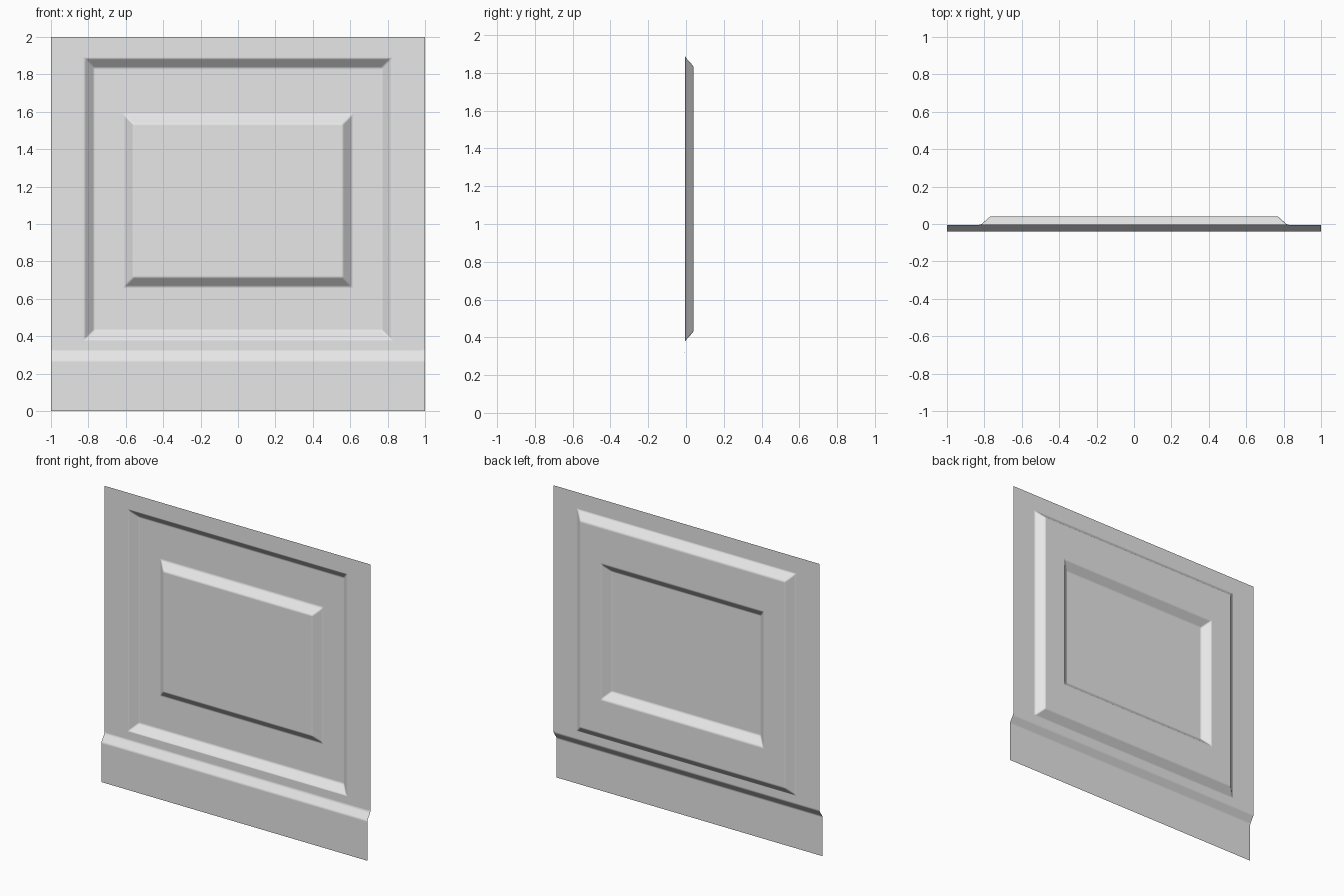
import bpy, bmesh

cube = bpy.data.objects.get("Cube")
if cube:
    bpy.data.objects.remove(cube, do_unlink=True)

# Plain painted wall colour
paint = bpy.data.materials.new("pale_grey_paint")
paint.use_nodes = True
colour = (0.8, 0.8, 0.8, 1)
paint.diffuse_color = colour
paint.node_tree.nodes["Principled BSDF"].inputs["Base Color"].default_value = colour

WALL, BACK, BASE = -0.005, 0.04, -0.04   # depths in y

# Nested rectangles: half width, bottom, top, depth
rings = [
    (1.0, 0.32, 2.0, WALL),     # wall edge
    (0.82, 0.38, 1.885, WALL),  # recess rim
    (0.77, 0.43, 1.835, BACK),  # recess floor
    (0.61, 0.665, 1.585, BACK), # raised field foot
    (0.56, 0.715, 1.535, WALL), # raised field face
]

bm = bmesh.new()


def rectangle(w, lo, hi, y):
    return [bm.verts.new((x, y, z)) for x, z in ((-w, lo), (w, lo), (w, hi), (-w, hi))]


loops = [rectangle(*r) for r in rings]
for outer, inner in zip(loops, loops[1:]):
    for i in range(4):
        j = (i + 1) % 4
        bm.faces.new((outer[i], outer[j], inner[j], inner[i]))
bm.faces.new(loops[-1])

# Skirting board: sloped top edge, then a flat face down to the floor
upper = loops[0][:2]
for y, z in ((BASE, 0.27), (BASE, 0)):
    lower = [bm.verts.new((x, y, z)) for x in (-1, 1)]
    bm.faces.new((lower[0], lower[1], upper[1], upper[0]))
    upper = lower

for face in bm.faces:
    face.smooth = True
mesh = bpy.data.meshes.new("wall_panel")
bm.to_mesh(mesh)
bm.free()
mesh.materials.append(paint)
panel = bpy.data.objects.new("wall_panel", mesh)
bpy.context.collection.objects.link(panel)

# Slightly softened moulding edges
soft = panel.modifiers.new("soft_edges", "BEVEL")
soft.width = 0.008
soft.segments = 2
soft.limit_method = "ANGLE"
soft.angle_limit = 0.35
soft.harden_normals = True
